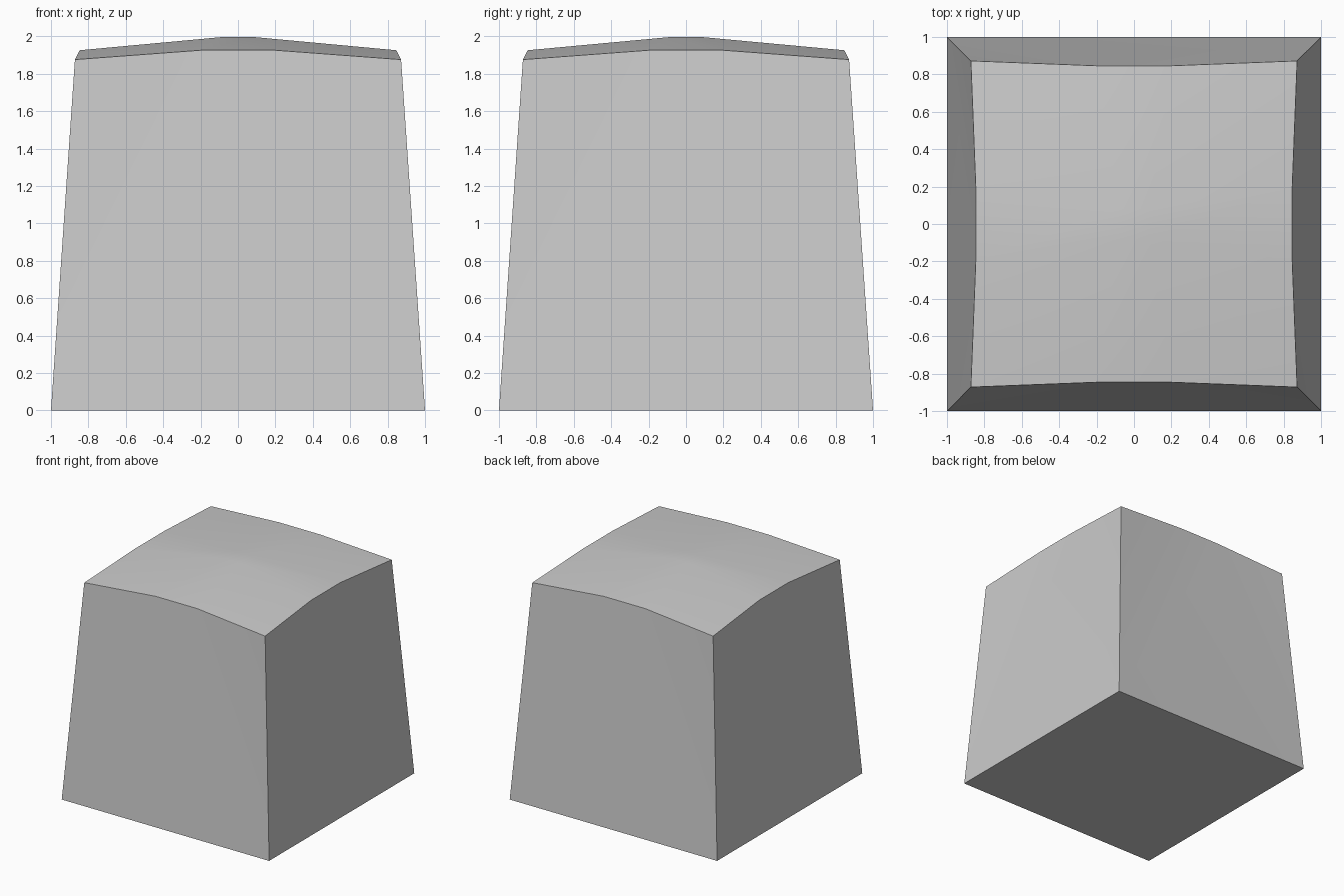
import bpy
import bmesh
from math import radians

cube = bpy.data.objects.get("Cube")
if cube:
    bpy.data.objects.remove(cube)

grey = bpy.data.materials.new("light grey")
grey.use_nodes = True
colour = (0.6, 0.6, 0.6, 1)
grey.diffuse_color = colour
grey.node_tree.nodes["Principled BSDF"].inputs["Base Color"].default_value = colour

CORNER, CORNER_Z = 0.872, 1.876
EDGE, EDGE_MID, EDGE_Z = 0.846, 0.2, 1.926
CROWN, CROWN_Z = 0.08, 1.997


def top_point(i, j):
    """Point of the domed 4 x 4 top grid."""
    sx, sy = (-1 if i < 2 else 1), (-1 if j < 2 else 1)
    outer_x, outer_y = i in (0, 3), j in (0, 3)
    if outer_x and outer_y:
        return sx * CORNER, sy * CORNER, CORNER_Z
    if outer_x:
        return sx * EDGE, sy * EDGE_MID, EDGE_Z
    if outer_y:
        return sx * EDGE_MID, sy * EDGE, EDGE_Z
    return sx * CROWN, sy * CROWN, CROWN_Z


bm = bmesh.new()
base = [bm.verts.new((x, y, 0)) for x, y in ((-1, -1), (1, -1), (1, 1), (-1, 1))]
grid = [[bm.verts.new(top_point(i, j)) for j in range(4)] for i in range(4)]

# Domed top and flat underside
for i in range(3):
    for j in range(3):
        bm.faces.new((grid[i][j], grid[i + 1][j], grid[i + 1][j + 1], grid[i][j + 1]))
bm.faces.new(base[::-1])

# Tapered sides, each a flat panel between two corner triangles
rims = ([grid[i][0] for i in range(4)],
        [grid[3][j] for j in range(4)],
        [grid[3 - i][3] for i in range(4)],
        [grid[0][3 - j] for j in range(4)])
for k, (a, b, c, d) in enumerate(rims):
    left, right = base[k], base[(k + 1) % 4]
    bm.faces.new((left, b, a))
    bm.faces.new((left, right, c, b))
    bm.faces.new((right, d, c))

bmesh.ops.recalc_face_normals(bm, faces=bm.faces)
mesh = bpy.data.meshes.new("tapered_block")
bm.to_mesh(mesh)
bm.free()
mesh.materials.append(grey)
block = bpy.data.objects.new("tapered_block", mesh)
bpy.context.collection.objects.link(block)

# Soft shading within each side, crisp outer edges
bpy.ops.object.select_all(action="DESELECT")
block.select_set(True)
bpy.context.view_layer.objects.active = block
bpy.ops.object.shade_smooth_by_angle(angle=radians(30))
